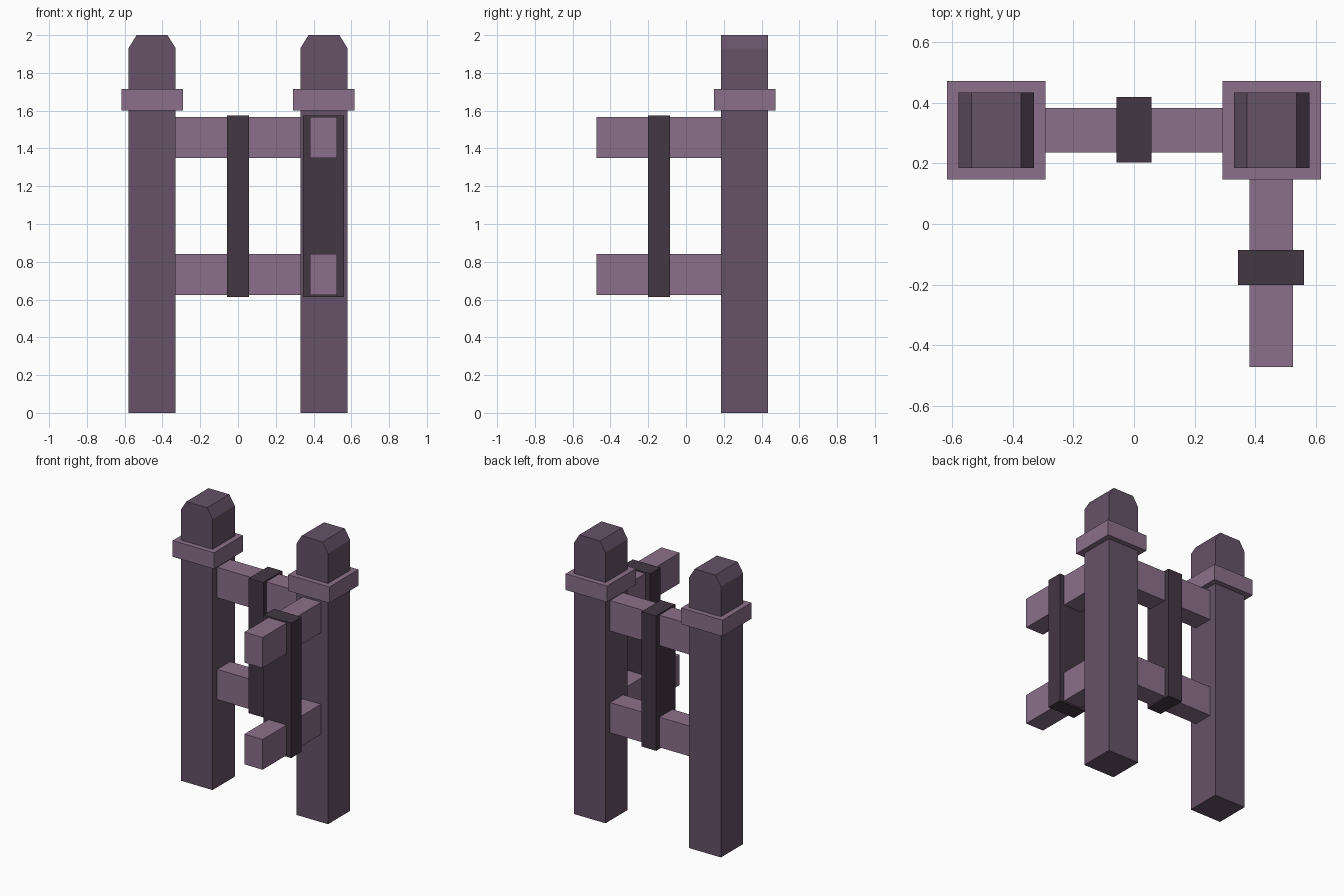
import bpy, bmesh

if "Cube" in bpy.data.objects:
    bpy.data.objects.remove(bpy.data.objects["Cube"])


def lin(c):
    c /= 255
    return c / 12.92 if c <= 0.04045 else ((c + 0.055) / 1.055) ** 2.4


def material(name, rgb):
    m = bpy.data.materials.new(name)
    m.diffuse_color = (*[lin(c) for c in rgb], 1)
    m.use_nodes = True
    m.node_tree.nodes["Principled BSDF"].inputs["Base Color"].default_value = m.diffuse_color
    return m


POST = material("dusky purple wood", (102, 82, 104))
RAIL = material("light mauve wood", (139, 112, 138))
SLAT = material("dark plum wood", (68, 55, 67))


def prism(name, profile, y0, y1, mat):
    """Extrude an (x, z) outline from y0 to y1."""
    bm = bmesh.new()
    face = bm.faces.new([bm.verts.new((x, y0, z)) for x, z in profile])
    new = bmesh.ops.extrude_face_region(bm, geom=[face])["geom"]
    bmesh.ops.translate(bm, vec=(0, y1 - y0, 0),
                        verts=[v for v in new if isinstance(v, bmesh.types.BMVert)])
    bmesh.ops.recalc_face_normals(bm, faces=bm.faces[:])
    mesh = bpy.data.meshes.new(name)
    bm.to_mesh(mesh)
    bm.free()
    mesh.materials.append(mat)
    ob = bpy.data.objects.new(name, mesh)
    bpy.context.collection.objects.link(ob)
    return ob


def box(name, x, y, z, mat):
    outline = [(x[0], z[0]), (x[1], z[0]), (x[1], z[1]), (x[0], z[1])]
    return prism(name, outline, y[0], y[1], mat)


PX, PY = 0.455, 0.31    # post centre
H = 0.125               # post half width

# Posts with sloped tops, and their collars
for side, s in (("left", -1), ("right", 1)):
    c = s * PX
    outline = [(c - H, 0), (c + H, 0), (c + H, 1.93), (c + 0.082, 2),
               (c - 0.082, 2), (c - H, 1.93)]
    prism(side + "_post", outline, PY - H, PY + H, POST)
    box(side + "_collar", (c - 0.163, c + 0.163), (PY - 0.163, PY + 0.163),
        (1.6, 1.715), RAIL)

# Upper and lower rails: one pair between the posts, one pair toward the front
for level, z in (("lower", (0.625, 0.84)), ("upper", (1.35, 1.567))):
    box(level + "_cross_rail", (-0.332, 0.332), (PY - 0.073, PY + 0.073), z, RAIL)
    box(level + "_front_rail", (0.381, 0.525), (-0.473, 0.187), z, RAIL)

# Upright slats
box("cross_slat", (-0.058, 0.057), (0.203, 0.419), (0.614, 1.575), SLAT)
box("front_slat", (0.344, 0.561), (-0.202, -0.086), (0.614, 1.575), SLAT)
